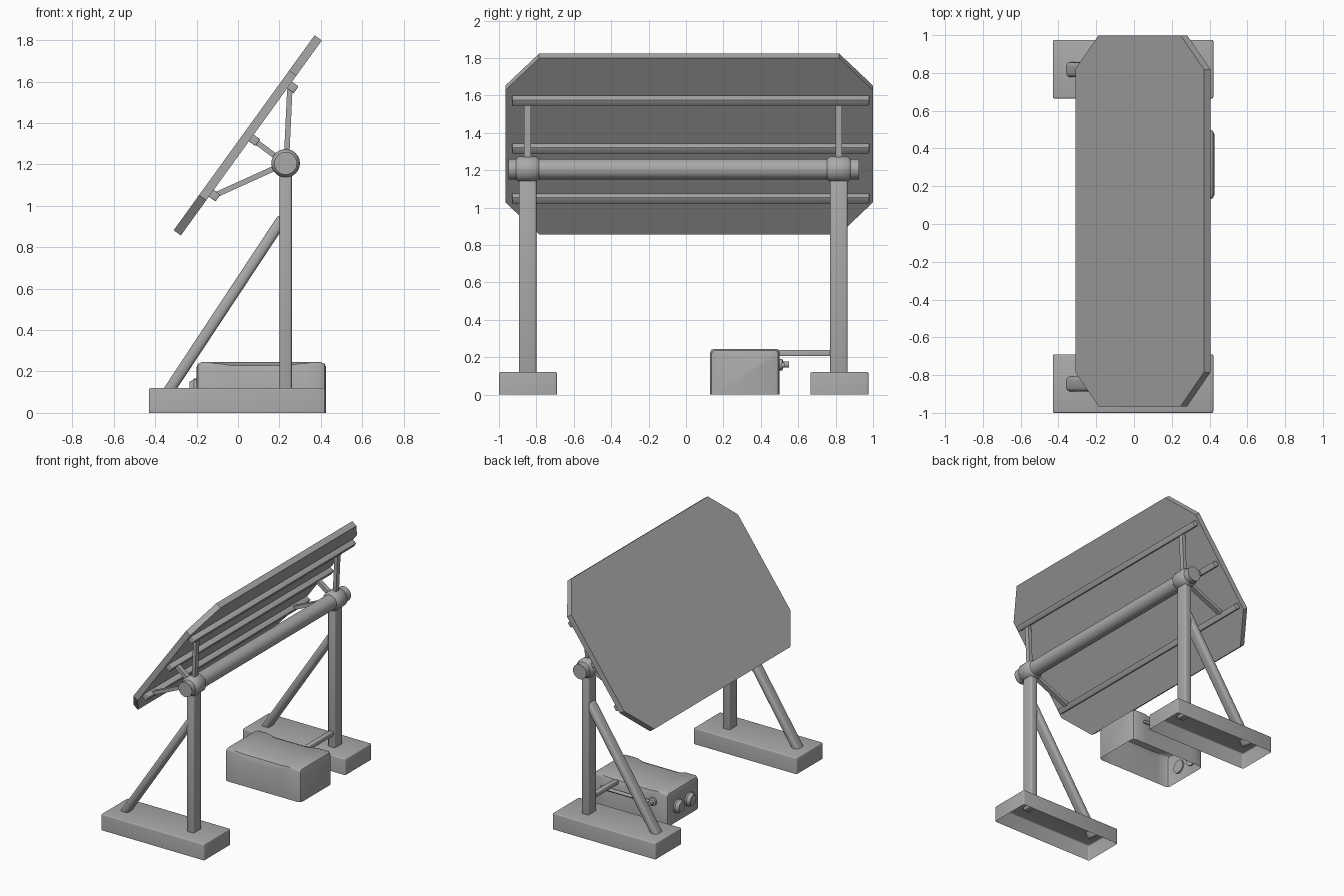
import bpy, bmesh, math
from mathutils import Matrix, Vector

cube = bpy.data.objects.get("Cube")
if cube:
    bpy.data.objects.remove(cube, do_unlink=True)

# One grey material for everything
GREY = (0.4, 0.4, 0.4, 1)
mat = bpy.data.materials.new("grey")
mat.use_nodes = True
mat.diffuse_color = GREY
mat.node_tree.nodes["Principled BSDF"].inputs["Base Color"].default_value = GREY


def finish(name, bm, matrix=Matrix()):
    bmesh.ops.recalc_face_normals(bm, faces=bm.faces)
    me = bpy.data.meshes.new(name)
    bm.to_mesh(me)
    bm.free()
    ob = bpy.data.objects.new(name, me)
    bpy.context.collection.objects.link(ob)
    me.materials.append(mat)
    ob.matrix_world = matrix
    bpy.ops.object.select_all(action="DESELECT")
    ob.select_set(True)
    bpy.context.view_layer.objects.active = ob
    bpy.ops.object.shade_smooth_by_angle(angle=math.radians(40))
    return ob


def block(name, center, size, tilt=0.0, bevel=0.0, open_bottom=False):
    """Box, tilted about y, with optional rounded edges and open underside."""
    bm = bmesh.new()
    bmesh.ops.create_cube(bm, size=1)
    bmesh.ops.scale(bm, vec=size, verts=bm.verts)
    if open_bottom:
        low = [f for f in bm.faces if f.normal.z < -0.5]
        bmesh.ops.delete(bm, geom=low, context="FACES_ONLY")
    if bevel:
        edges = [e for e in bm.edges if not e.is_boundary]
        bmesh.ops.bevel(bm, geom=edges, offset=bevel, segments=3, profile=0.5, affect="EDGES")
    return finish(name, bm, Matrix.Translation(center) @ Matrix.Rotation(-tilt, 4, "Y"))


def beam(name, a, b, y, thick, wide, bevel=0.0):
    """Bar between two (x, z) points at a given y."""
    dx, dz = b[0] - a[0], b[1] - a[1]
    center = ((a[0] + b[0]) / 2, y, (a[1] + b[1]) / 2)
    return block(name, center, (math.hypot(dx, dz), wide, thick), math.atan2(dz, dx), bevel)


def turned(name, origin, axis, profile, sides=32):
    """Capped round part from (position along axis, radius) pairs."""
    bm = bmesh.new()
    rings = []
    for t, r in profile:
        rings.append([bm.verts.new((r * math.cos(math.tau * i / sides),
                                    r * math.sin(math.tau * i / sides), t))
                      for i in range(sides)])
    for p, q in zip(rings, rings[1:]):
        for i in range(sides):
            j = (i + 1) % sides
            bm.faces.new((p[i], p[j], q[j], q[i]))
    bm.faces.new(rings[0])
    bm.faces.new(rings[-1])
    turn = Vector(axis).to_track_quat("Z", "Y").to_matrix().to_4x4()
    return finish(name, bm, Matrix.Translation(origin) @ turn)


# Tilted panel with clipped corners
TILT = math.atan2(0.942, 0.681)
panel_matrix = Matrix.Translation((0.047, 0.017, 1.34)) @ Matrix.Rotation(-TILT, 4, "Y")
L, W, T, CL, CW = 0.581, 0.982, 0.0215, 0.21, 0.18
bm = bmesh.new()
outline = [(L, W - CW), (L - CL, W), (CL - L, W), (-L, W - CW),
           (-L, CW - W), (CL - L, -W), (L - CL, -W), (L, CW - W)]
face = bm.faces.new([bm.verts.new((x, y, -T)) for x, y in outline])
top = bmesh.ops.extrude_face_region(bm, geom=[face])["geom"]
bmesh.ops.translate(bm, vec=(0, 0, 2 * T),
                    verts=[v for v in top if isinstance(v, bmesh.types.BMVert)])
finish("panel", bm, panel_matrix)

# Rails under the panel
for label, t in (("lower", -0.33), ("middle", 0.0), ("upper", 0.315)):
    pos = panel_matrix @ Vector((t, 0.008, -T - 0.019))
    block(label + "_rail", pos, (0.04, 1.91, 0.04), TILT, 0.004)

# Pivot tube
PX, PZ = 0.23, 1.205
turned("pivot_tube", (PX, 0, PZ), (0, 1, 0), [(-0.95, 0.055), (0.925, 0.055)])

# Two supports: base, post, brace, collar and arms
for label, y, base_y in (("front", -0.847, -0.845), ("back", 0.817, 0.82)):
    block(label + "_base", (-0.005, base_y, 0.06), (0.85, 0.31, 0.12),
          bevel=0.008, open_bottom=True)
    block(label + "_post", (PX, y, 0.64), (0.06, 0.094, 1.08), bevel=0.012)
    beam(label + "_brace", (-0.345, 0.09), (0.22, 0.945), y, 0.054, 0.08, 0.02)
    turned(label + "_collar", (PX, y, PZ), (0, 1, 0),
           [(-0.062, 0.055), (-0.045, 0.069), (0.045, 0.069), (0.062, 0.055)])
    beam(label + "_upper_arm", (0.235, 1.24), (0.25, 1.56), y, 0.026, 0.036)
    beam(label + "_middle_arm", (0.2, 1.225), (0.085, 1.31), y, 0.026, 0.036)
    beam(label + "_lower_arm", (0.19, 1.187), (-0.12, 1.047), y, 0.026, 0.036)

# Motor housing: sections along x, scooped along the middle of its top edges
bm = bmesh.new()
sections = []
for x, inset, c in ((-0.2, 0.025, 0.02), (-0.193, 0.008, 0.02), (-0.175, 0.0, 0.02),
                    (-0.1, 0.0, 0.02), (-0.04, 0.0, 0.05), (0.25, 0.0, 0.05),
                    (0.31, 0.0, 0.02), (0.4, 0.0, 0.02), (0.418, 0.008, 0.02),
                    (0.425, 0.025, 0.02)):
    h, z = 0.186 - inset, 0.245 - inset
    half = [(h, 0), (h, z - c), (h - 0.3 * c, z - 0.3 * c), (h - c, z)]
    loop = half + [(-y, zz) for y, zz in reversed(half)]
    sections.append([bm.verts.new((x, 0.315 + y, zz)) for y, zz in loop])
for p, q in zip(sections, sections[1:]):
    for i in range(len(p) - 1):
        bm.faces.new((p[i], p[i + 1], q[i + 1], q[i]))
bm.faces.new(sections[0])
bm.faces.new(sections[-1])
finish("motor_housing", bm)

# Round caps on the end of the housing
for label, y in (("front", 0.25), ("back", 0.385)):
    turned(label + "_cap", (-0.19, y, 0.115), (-1, 0, 0),
           [(0, 0.05), (0.022, 0.05), (0.03, 0.042), (0.045, 0.036)], 24)

# Side rod with its end fitting, and the conduit to the post
turned("side_rod", (0.34, 0.518, 0.16), (-1, 0, 0), [(0, 0.012), (0.42, 0.012)], 12)
turned("rod_fitting", (-0.08, 0.49, 0.16), (0, 1, 0),
       [(0, 0.03), (0.025, 0.03), (0.03, 0.016), (0.06, 0.016)], 16)
block("conduit", (PX, 0.635, 0.222), (0.035, 0.29, 0.034), bevel=0.006)
